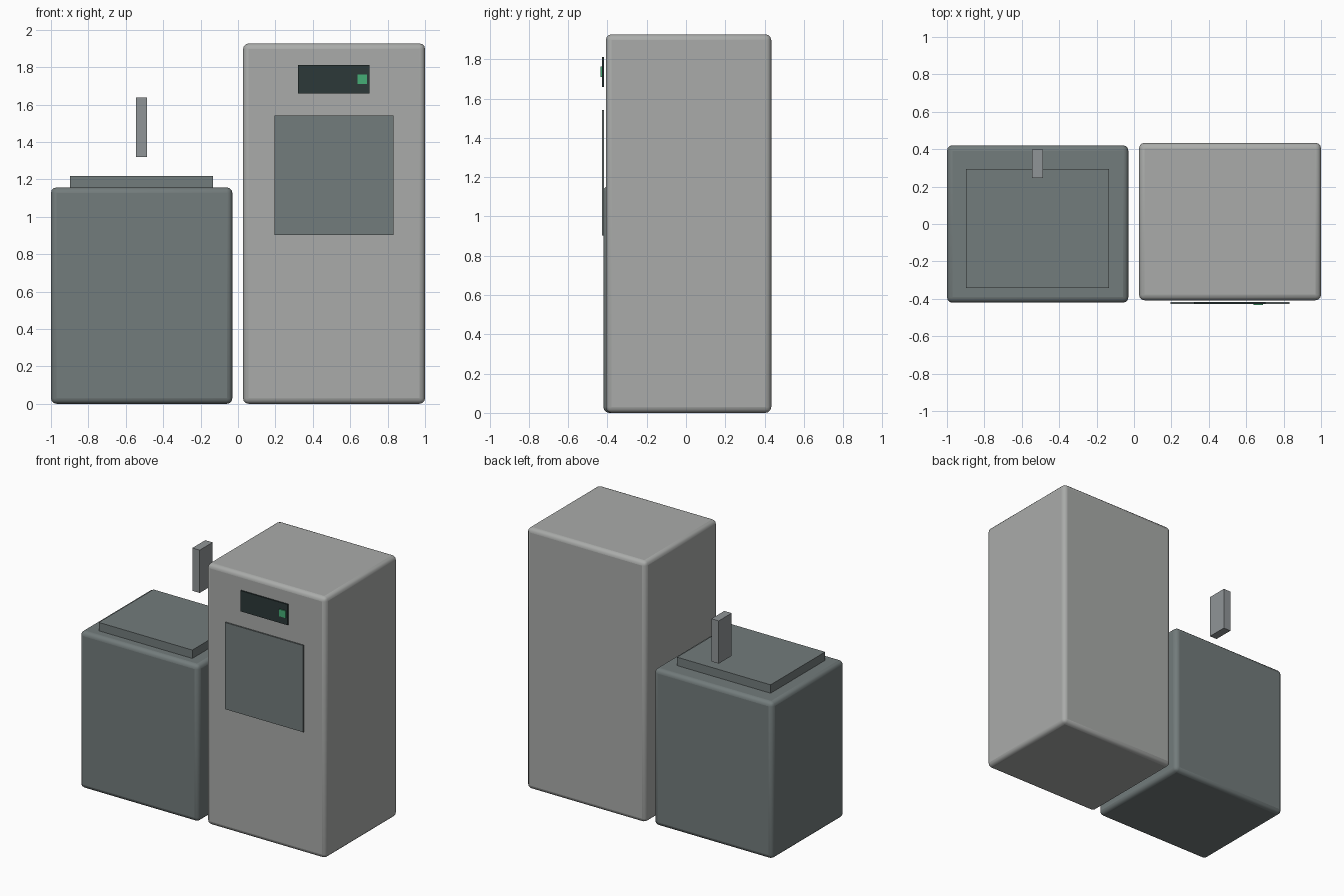
import bpy

if "Cube" in bpy.data.objects:
    bpy.data.objects.remove(bpy.data.objects["Cube"])


def material(name, rgb):
    m = bpy.data.materials.new(name)
    m.diffuse_color = (*rgb, 1)
    m.use_nodes = True
    m.node_tree.nodes["Principled BSDF"].inputs["Base Color"].default_value = m.diffuse_color
    return m


def box(name, x, y, z, mat, bevel=0.0):
    """Box spanning the given (min, max) ranges, optionally with rounded edges."""
    spans = (x, y, z)
    bpy.ops.mesh.primitive_cube_add(size=1, location=[(a + b) / 2 for a, b in spans])
    ob = bpy.context.object
    ob.name = name
    ob.scale = [b - a for a, b in spans]
    bpy.ops.object.transform_apply(location=False, rotation=False, scale=True)
    ob.data.materials.append(mat)
    if bevel:
        mod = ob.modifiers.new("rounded_edges", 'BEVEL')
        mod.width = bevel
        mod.segments = 3
        bpy.ops.object.shade_smooth_by_angle()
    return ob


slate = material("slate", (0.17, 0.20, 0.20))
light = material("light_grey", (0.40, 0.41, 0.40))
metal = material("metal", (0.28, 0.30, 0.31))
dark = material("dark_screen", (0.025, 0.04, 0.04))
green = material("green_light", (0.06, 0.42, 0.18))

# Low cabinet with raised lid and the upright handle above it
box("low_cabinet", (-1.0, -0.03), (-0.421, 0.421), (0, 1.157), slate, 0.03)
box("cabinet_lid", (-0.897, -0.133), (-0.343, 0.294), (1.147, 1.219), slate)
box("handle", (-0.546, -0.486), (0.247, 0.398), (1.321, 1.637), metal)

# Tall cabinet with door panel, display and indicator light on the front
box("tall_cabinet", (0.027, 1.0), (-0.408, 0.434), (0, 1.927), light, 0.03)
box("front_panel", (0.194, 0.832), (-0.427, -0.417), (0.902, 1.542), slate)
box("display", (0.32, 0.704), (-0.427, -0.417), (1.658, 1.811), dark)
box("indicator_light", (0.64, 0.69), (-0.434, -0.424), (1.71, 1.762), green)
